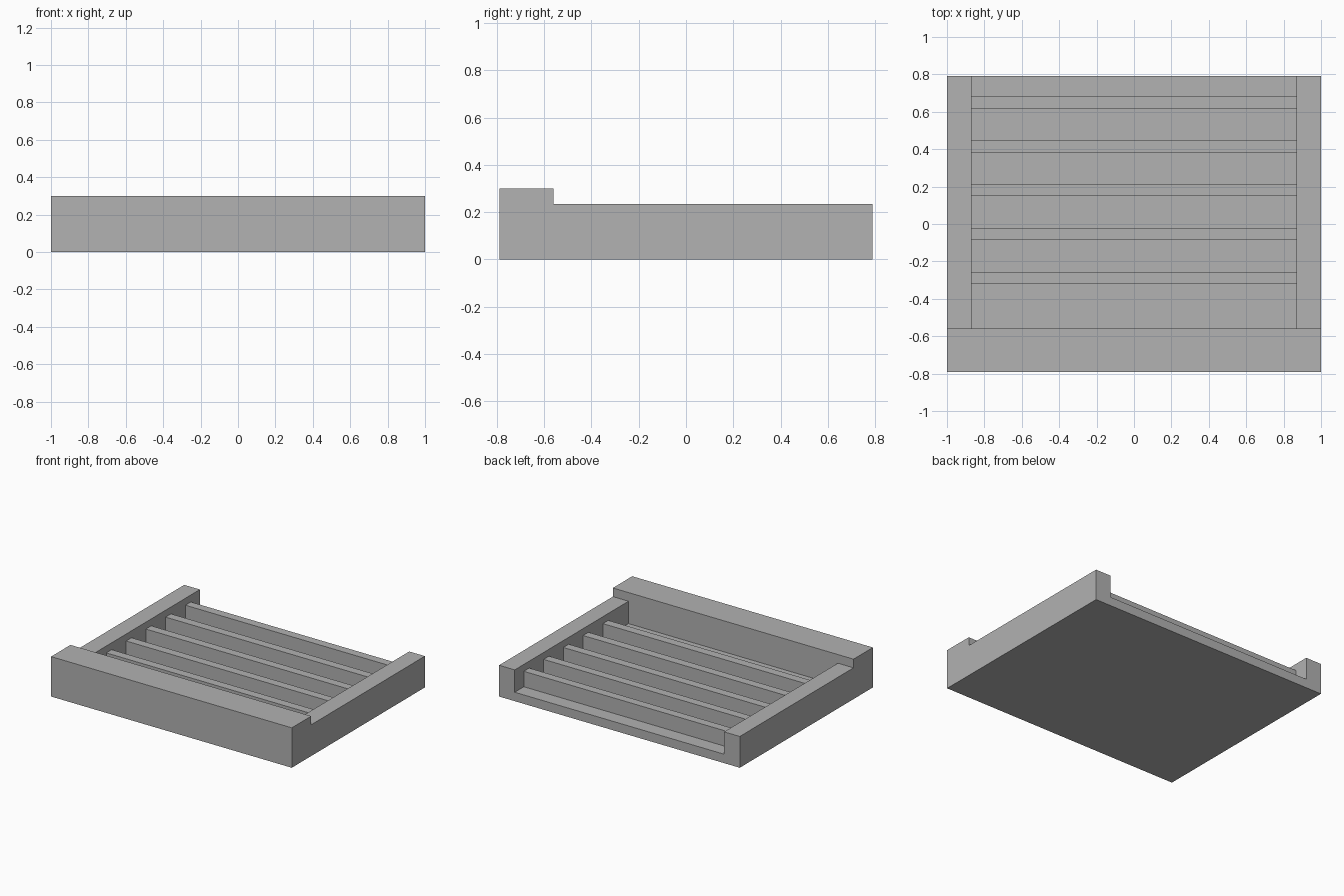
import bpy
import bmesh
from mathutils import Vector

cube = bpy.data.objects.get("Cube")
if cube:
    bpy.data.objects.remove(cube, do_unlink=True)

# Overall dimensions
HALF_X, HALF_Y = 1.0, 0.79
INNER_X = 0.87
LIP_Y = -0.56
LIP_TOP, WALL_TOP, FLOOR_TOP, SLAT_TOP = 0.30, 0.235, 0.067, 0.183

grey = bpy.data.materials.new("plain grey")
grey.use_nodes = True
colour = (0.445, 0.445, 0.445, 1)
grey.diffuse_color = colour
grey.node_tree.nodes["Principled BSDF"].inputs["Base Color"].default_value = colour


def extrude_profile(name, points, half_x):
    """Extrude a (y, z) side profile across the width."""
    bm = bmesh.new()
    face = bm.faces.new([bm.verts.new((-half_x, y, z)) for y, z in points])
    result = bmesh.ops.extrude_face_region(bm, geom=[face])
    moved = [v for v in result["geom"] if isinstance(v, bmesh.types.BMVert)]
    bmesh.ops.translate(bm, verts=moved, vec=Vector((2 * half_x, 0, 0)))
    bmesh.ops.recalc_face_normals(bm, faces=bm.faces)
    mesh = bpy.data.meshes.new(name)
    bm.to_mesh(mesh)
    bm.free()
    mesh.materials.append(grey)
    obj = bpy.data.objects.new(name, mesh)
    bpy.context.collection.objects.link(obj)
    return obj


def rectangle(y0, y1, z0, z1):
    return [(y0, z0), (y1, z0), (y1, z1), (y0, z1)]


# Tray body with the raised front lip
tray = extrude_profile("tray", [
    (-HALF_Y, 0), (HALF_Y, 0), (HALF_Y, WALL_TOP),
    (LIP_Y, WALL_TOP), (LIP_Y, LIP_TOP), (-HALF_Y, LIP_TOP)], HALF_X)

# Pocket between the side walls, open at the back
pocket = extrude_profile(
    "pocket_cutter", rectangle(LIP_Y, HALF_Y + 0.1, FLOOR_TOP, 0.5), INNER_X)
cut = tray.modifiers.new("pocket", "BOOLEAN")
cut.operation = "DIFFERENCE"
cut.solver = "EXACT"
cut.object = pocket
bpy.context.view_layer.objects.active = tray
tray.select_set(True)
bpy.ops.object.modifier_apply(modifier=cut.name)
bpy.data.objects.remove(pocket, do_unlink=True)

# Evenly spaced cross slats
for i in range(5):
    front = -0.32 + i * 0.2345
    extrude_profile(f"slat_{i + 1}",
                    rectangle(front, front + 0.064, FLOOR_TOP, SLAT_TOP), INNER_X)
